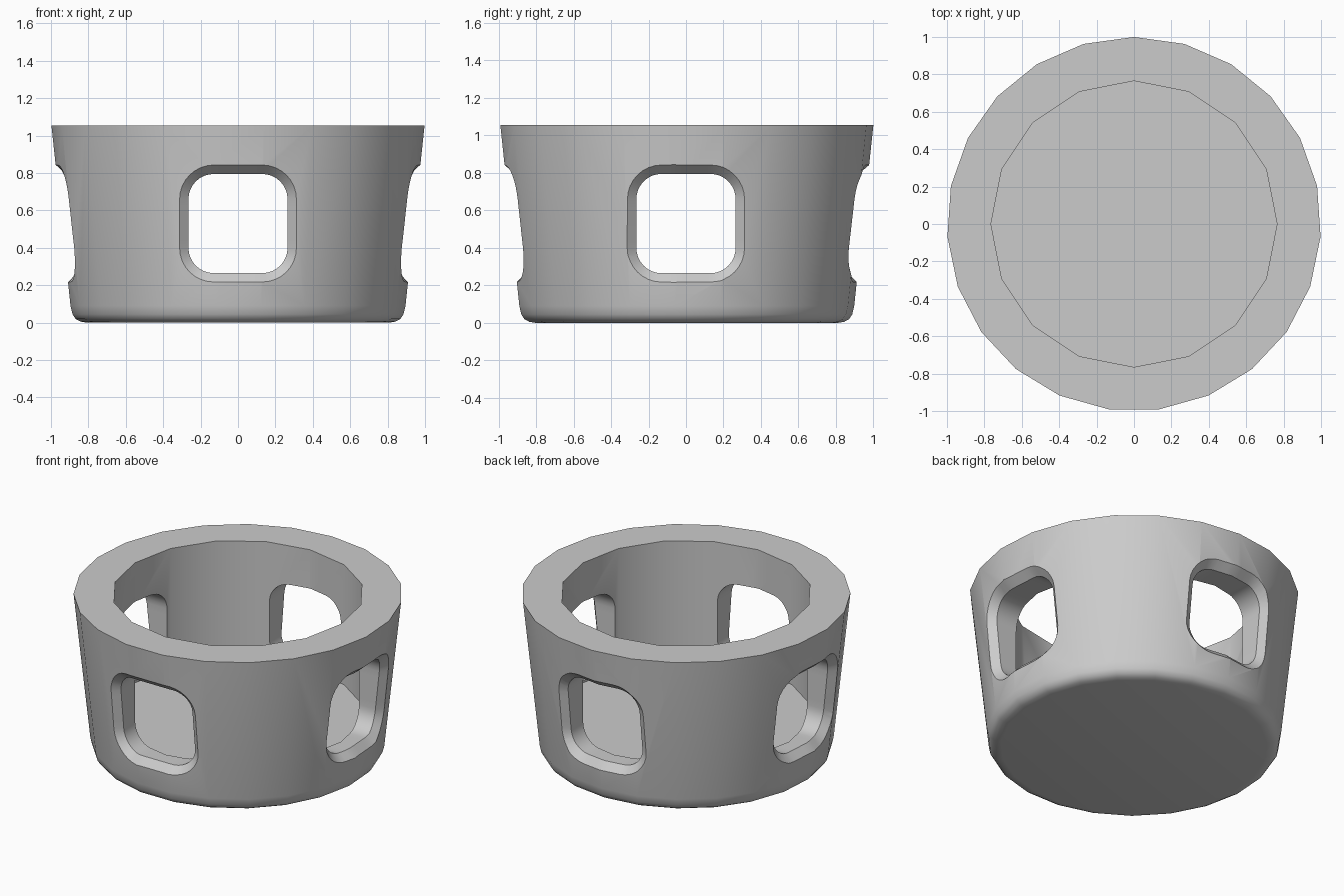
import bpy
import bmesh
from math import sin, cos, pi, sqrt, atan2, radians

default_cube = bpy.data.objects.get("Cube")
if default_cube:
    bpy.data.objects.remove(default_cube)

SIDES = 23
STEP = 2 * pi / SIDES
FLOOR, BORE, HEIGHT = 0.25, 0.765, 1.055

grey = bpy.data.materials.new("plain_grey")
grey.use_nodes = True
grey.diffuse_color = (0.6, 0.6, 0.6, 1)
grey.node_tree.nodes["Principled BSDF"].inputs["Base Color"].default_value = grey.diffuse_color


def loft(name, rings):
    """Closed solid through equal-length rings of points, capped at both ends."""
    bm = bmesh.new()
    loops = [[bm.verts.new(p) for p in ring] for ring in rings]
    for a, b in zip(loops, loops[1:]):
        for i in range(len(a)):
            j = (i + 1) % len(a)
            bm.faces.new((a[i], a[j], b[j], b[i]))
    bm.faces.new(loops[0])
    bm.faces.new(loops[-1])
    bmesh.ops.recalc_face_normals(bm, faces=bm.faces)
    mesh = bpy.data.meshes.new(name)
    bm.to_mesh(mesh)
    bm.free()
    mesh.materials.append(grey)
    obj = bpy.data.objects.new(name, mesh)
    bpy.context.collection.objects.link(obj)
    return obj


def circle(radius, z, sides):
    return [(radius * cos(pi / 2 + 2 * pi * i / sides),
             radius * sin(pi / 2 + 2 * pi * i / sides), z) for i in range(sides)]


def wall_radius(z):
    return 0.888 + 0.106 * z


def wall_depth(x, z, turn):
    """Distance from the axis plane to the faceted outer wall."""
    r = wall_radius(z)
    for _ in range(3):
        y = sqrt(r * r - x * x)
        local = (atan2(y, x) + turn - pi / 2) % STEP - STEP / 2
        r = wall_radius(z) * cos(STEP / 2) / cos(local)
    return sqrt(r * r - x * x)


def window_outline(half, corner, mid_z):
    """Rounded square as (x, z) points, with its straight sides divided."""
    flat = half - corner
    points = []
    for q in range(4):
        for i in range(9):
            a = q * pi / 2 + i * pi / 16
            cx = flat if q in (0, 3) else -flat
            cz = flat if q in (0, 1) else -flat
            points.append((cx + corner * cos(a), mid_z + cz + corner * sin(a)))
        # points along the side that follows this corner
        a = (q + 1) * pi / 2
        for i in range(1, 6):
            s = flat * (1 - i / 3)
            points.append((half * cos(a) + s * sin(a),
                           mid_z + half * sin(a) - s * cos(a)))
    return points


def window_cutter(turn):
    inner = window_outline(0.265, 0.135, 0.53)
    outer = window_outline(0.32, 0.19, 0.53)

    def place(x, y, z):
        return (x * cos(turn) - y * sin(turn), x * sin(turn) + y * cos(turn), z)

    return loft("window_cutter", [
        [place(x, 0.5, z) for x, z in inner],
        [place(x, wall_depth(x, z, turn) - 0.05, z) for x, z in inner],
        [place(x, wall_depth(x, z, turn) + 0.008, z) for x, z in outer],
        [place(x, 1.2, z) for x, z in outer]])


# Solid tapered body with a rounded foot
profile = [(0.81, 0), (0.845, 0.006), (0.87, 0.02), (0.887, 0.045),
           (wall_radius(0.09), 0.09), (wall_radius(HEIGHT), HEIGHT)]
body = loft("holder_body", [circle(r, z, SIDES) for r, z in profile])

# Hollow and the four chamfered windows
cutters = [loft("hollow_cutter", [circle(BORE, z, 16) for z in (FLOOR, 1.3)])]
cutters += [window_cutter(k * pi / 2) for k in range(4)]

bpy.ops.object.select_all(action='DESELECT')
bpy.context.view_layer.objects.active = body
body.select_set(True)
for cutter in cutters:
    cutter.hide_render = True
    cut = body.modifiers.new("cut", 'BOOLEAN')
    cut.operation = 'DIFFERENCE'
    cut.solver = 'EXACT'
    cut.object = cutter
    bpy.ops.object.modifier_apply(modifier=cut.name)
for cutter in cutters:
    bpy.data.objects.remove(cutter)

bpy.ops.object.shade_smooth_by_angle(angle=radians(33))
